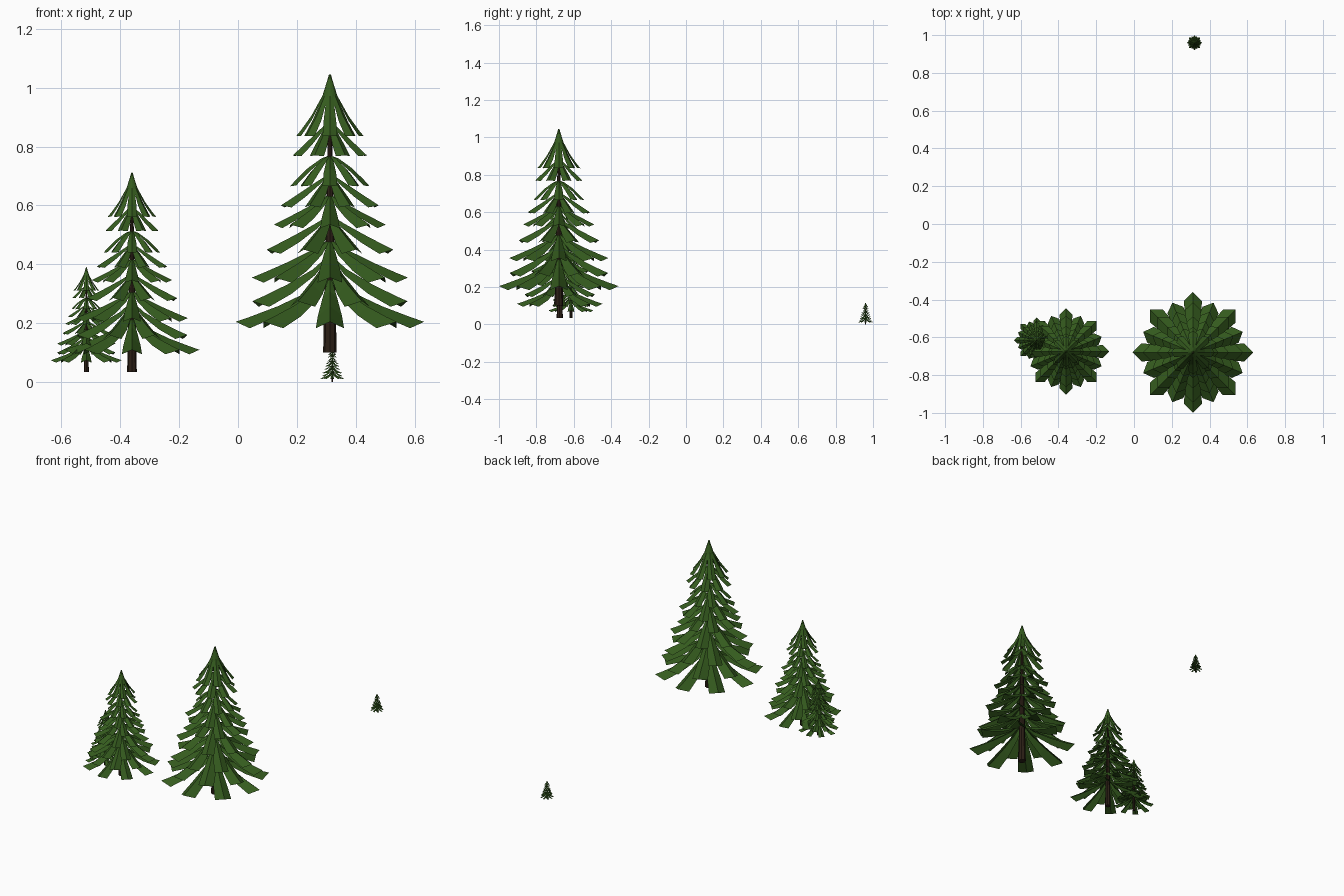
import bpy, bmesh
from math import sin, cos, pi

if "Cube" in bpy.data.objects:
    bpy.data.objects.remove(bpy.data.objects["Cube"])


def material(name, rgb):
    m = bpy.data.materials.new(name)
    m.diffuse_color = (*rgb, 1)
    m.use_nodes = True
    m.node_tree.nodes["Principled BSDF"].inputs["Base Color"].default_value = m.diffuse_color
    return m


GREEN = material("needles", (0.035, 0.105, 0.013))
BROWN = material("bark", (0.025, 0.014, 0.008))

# Branch tiers, in units of the largest tree:
# tip radius, tip height, root height, droop power, half width
TIERS = [
    (0.320, 0.105, 0.27, 0.65, 0.048),
    (0.285, 0.175, 0.34, 0.70, 0.046),
    (0.265, 0.255, 0.39, 0.80, 0.042),
    (0.232, 0.350, 0.47, 0.90, 0.038),
    (0.190, 0.435, 0.54, 0.90, 0.033),
    (0.180, 0.500, 0.61, 1.00, 0.029),
    (0.135, 0.565, 0.67, 1.50, 0.025),
    (0.136, 0.670, 0.79, 1.00, 0.026),
    (0.115, 0.735, 0.97, 0.58, 0.025),
]


def add_branch(bm, angle, tip_r, tip_z, root_z, power, half):
    """Drooping blade folded along a central ridge, ending in a point."""
    ca, sa = cos(angle), sin(angle)

    def vert(r, side, z):
        return bm.verts.new((r * ca - side * sa, r * sa + side * ca, z))

    def ridge(t):
        return root_z - (root_z - tip_z) * t ** power

    rows = []
    for t, w in ((0.02, 0.12), (0.22, 0.5), (0.55, 0.85), (0.85, 1.0)):
        r, z, s = tip_r * t, ridge(t), half * w
        rows.append([vert(r, -s, z - 0.8 * s), vert(r, 0, z), vert(r, s, z - 0.8 * s)])
    for a, b in zip(rows, rows[1:]):
        for i in (0, 1):
            bm.faces.new((a[i], b[i], b[i + 1], a[i + 1]))
    tip = vert(tip_r, 0, tip_z)
    for i in (0, 1):
        bm.faces.new((rows[-1][i], tip, rows[-1][i + 1]))


def finish(bm, name, mat, loc, scale):
    me = bpy.data.meshes.new(name)
    bm.to_mesh(me)
    bm.free()
    me.materials.append(mat)
    ob = bpy.data.objects.new(name, me)
    ob.location, ob.scale = loc, (scale,) * 3
    bpy.context.collection.objects.link(ob)


def tree(name, loc, scale):
    # foliage: eight blades per tier, alternate tiers turned half a step
    bm = bmesh.new()
    for k, tier in enumerate(TIERS):
        for i in range(8):
            add_branch(bm, (i + 0.5 * (k % 2)) * pi / 4, *tier)
    finish(bm, name + "_foliage", GREEN, loc, scale)
    # tapered trunk
    bm = bmesh.new()
    bmesh.ops.create_cone(bm, cap_ends=True, segments=8, radius1=0.023,
                          radius2=0.004, depth=0.9)
    bmesh.ops.translate(bm, verts=bm.verts, vec=(0, 0, 0.45))
    finish(bm, name + "_trunk", BROWN, loc, scale)


tree("large_tree", (0.312, -0.68, 0.10), 1.0)
tree("medium_tree", (-0.36, -0.675, 0.035), 0.716)
tree("small_tree", (-0.515, -0.615, 0.035), 0.376)
tree("tiny_tree", (0.32, 0.96, 0.0), 0.125)
